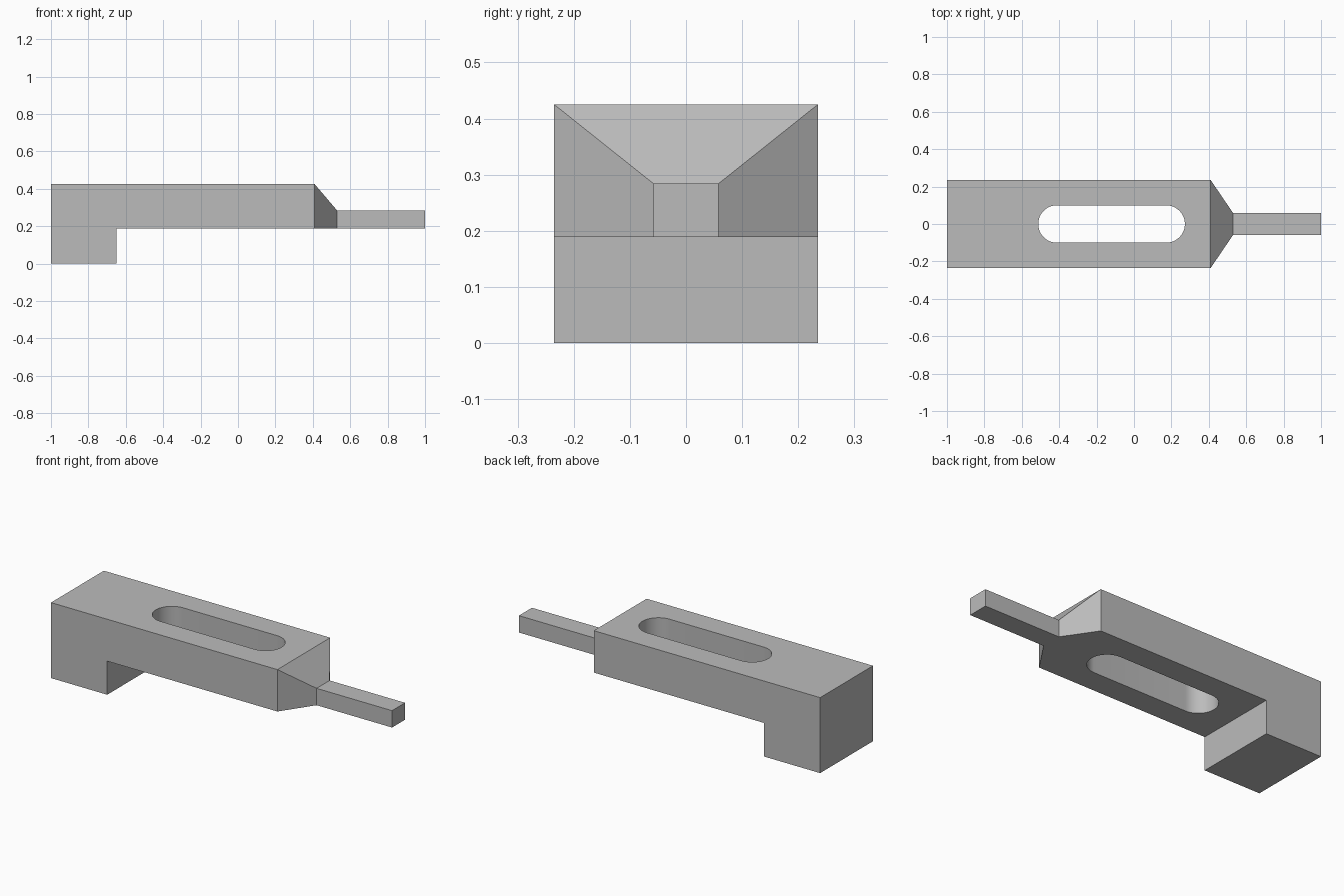
import bpy, bmesh, math
from mathutils import Vector

cube = bpy.data.objects.get("Cube")
if cube:
    bpy.data.objects.remove(cube, do_unlink=True)

HALF_WIDTH, TOP, UNDER = 0.235, 0.425, 0.189
TIP_HALF, TIP_TOP = 0.058, 0.284
SHOULDER, TIP_START, TIP_END = 0.41, 0.53, 1.0

steel = bpy.data.materials.new("steel grey")
steel.use_nodes = True
grey = (0.5, 0.5, 0.5, 1)
steel.diffuse_color = grey
steel.node_tree.nodes["Principled BSDF"].inputs["Base Color"].default_value = grey


def finish(bm, name):
    bmesh.ops.recalc_face_normals(bm, faces=bm.faces)
    mesh = bpy.data.meshes.new(name)
    bm.to_mesh(mesh)
    bm.free()
    mesh.materials.append(steel)
    obj = bpy.data.objects.new(name, mesh)
    bpy.context.collection.objects.link(obj)
    return obj


def prism(bm, points, offset):
    """Fill a closed outline and extrude it along the offset."""
    face = bm.faces.new([bm.verts.new(p) for p in points])
    new = bmesh.ops.extrude_face_region(bm, geom=[face], use_keep_orig=True)
    verts = [g for g in new["geom"] if isinstance(g, bmesh.types.BMVert)]
    bmesh.ops.translate(bm, verts=verts, vec=offset)


def extrude_end(bm, face, x, half, top):
    """Extrude an end face to a rectangle at x."""
    new = bmesh.ops.extrude_discrete_faces(bm, faces=[face])["faces"][0]
    for v in new.verts:
        z = top if v.co.z > UNDER + 0.01 else UNDER
        v.co = (x, math.copysign(half, v.co.y), z)
    return new


# Clamp body with its heel, then the tapered shoulder and narrow tip
bm = bmesh.new()
side = [(-1, 0), (-0.65, 0), (-0.65, UNDER), (SHOULDER, UNDER),
        (SHOULDER, TOP), (-1, TOP)]
prism(bm, [(x, -HALF_WIDTH, z) for x, z in side], Vector((0, 2 * HALF_WIDTH, 0)))
end = next(f for f in bm.faces if all(abs(v.co.x - SHOULDER) < 1e-4 for v in f.verts))
end = extrude_end(bm, end, TIP_START, TIP_HALF, TIP_TOP)
extrude_end(bm, end, TIP_END, TIP_HALF, TIP_TOP)
clamp = finish(bm, "clamp_bar")

# Rounded slot cutter
bm = bmesh.new()
radius, steps = 0.1, 24
outline = []
for centre, start in ((0.172, -math.pi / 2), (-0.412, math.pi / 2)):
    for i in range(steps + 1):
        a = start + math.pi * i / steps
        outline.append((centre + radius * math.cos(a), radius * math.sin(a), 0.1))
prism(bm, outline, Vector((0, 0, 0.5)))
cutter = finish(bm, "slot_cutter")
cutter.hide_render = True

# Cut the slot and smooth its round ends
cut = clamp.modifiers.new("slot", "BOOLEAN")
cut.operation = "DIFFERENCE"
cut.solver = "EXACT"
cut.object = cutter
for o in bpy.context.selected_objects:
    o.select_set(False)
bpy.context.view_layer.objects.active = clamp
clamp.select_set(True)
bpy.ops.object.modifier_apply(modifier=cut.name)
bpy.data.objects.remove(cutter, do_unlink=True)
bpy.ops.object.shade_smooth_by_angle(angle=math.radians(30))
